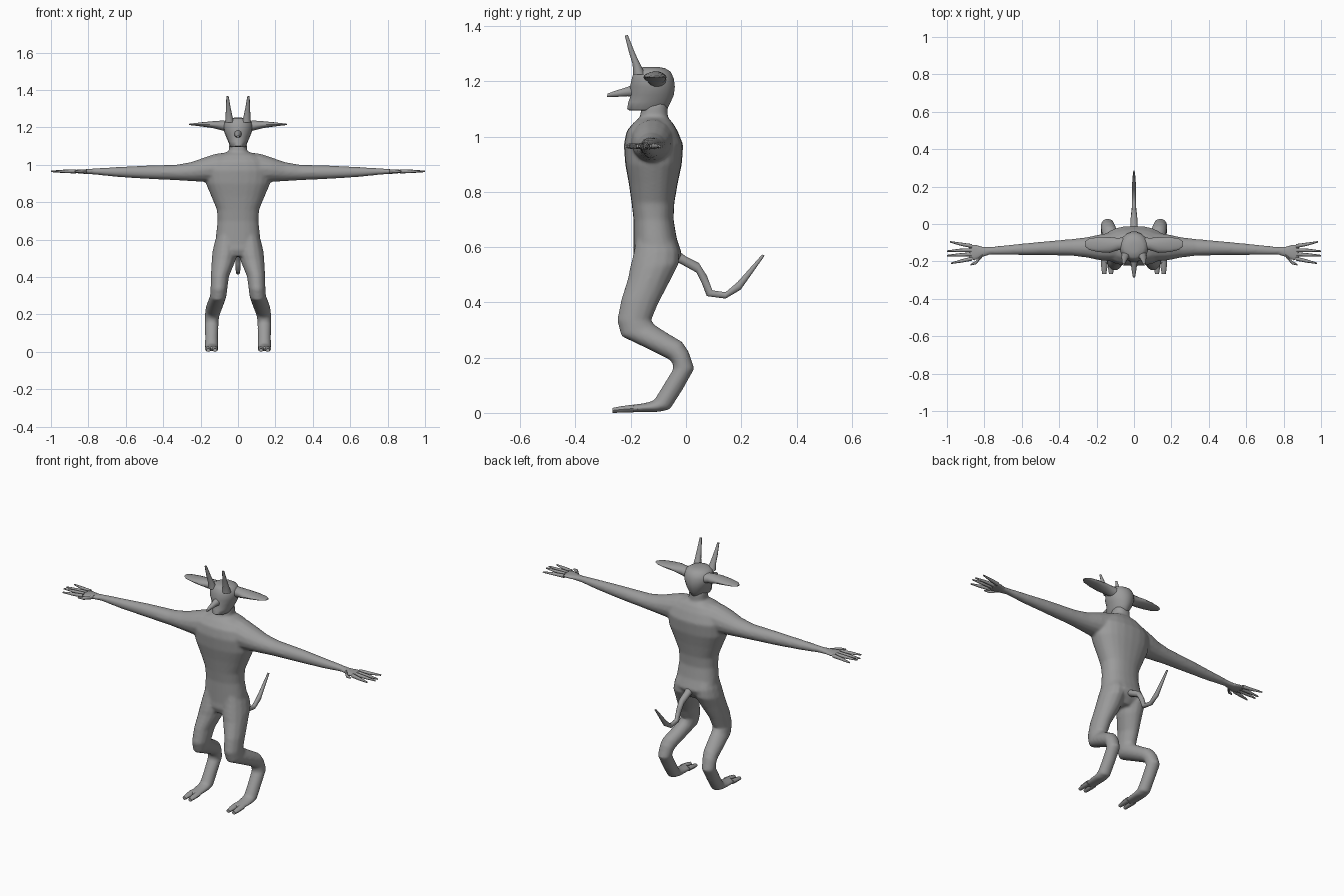
import bpy, bmesh, math
from mathutils import Vector

skin = bpy.data.materials.new("dark_grey")
skin.diffuse_color = (.33, .33, .33, 1)


def loft(name, rings, n=14, mirror=False, power=2.0):
    """Skin closed rings given as (centre, half axis u, half axis v)."""
    bm = bmesh.new()
    loops = []
    for c, u, v in rings:
        loop = []
        for i in range(n):
            a = 2 * math.pi * i / n
            ca, sa = math.cos(a), math.sin(a)
            p = math.copysign(abs(ca) ** (2 / power), ca)
            q = math.copysign(abs(sa) ** (2 / power), sa)
            loop.append(bm.verts.new(c + u * p + v * q))
        loops.append(loop)
    for a, b in zip(loops, loops[1:]):
        for i in range(n):
            j = (i + 1) % n
            bm.faces.new((a[i], a[j], b[j], b[i]))
    bm.faces.new(loops[0])
    bm.faces.new(loops[-1])
    bmesh.ops.recalc_face_normals(bm, faces=bm.faces)
    me = bpy.data.meshes.new(name)
    bm.to_mesh(me)
    bm.free()
    me.materials.append(skin)
    ob = bpy.data.objects.new(name, me)
    bpy.context.collection.objects.link(ob)
    bpy.ops.object.select_all(action='DESELECT')
    ob.select_set(True)
    bpy.context.view_layer.objects.active = ob
    if mirror:
        ob.modifiers.new("mirror", 'MIRROR').use_mirror_merge = False
        bpy.ops.object.modifier_apply(modifier="mirror")
    bpy.ops.object.shade_smooth_by_angle(angle=math.radians(50))
    return ob


def profile(name, rows, **kw):
    """Rows: x centre, x half width, front y, front z, back y, back z."""
    rings = []
    for x, w, yf, zf, yb, zb in rows:
        f, b = Vector((x, yf, zf)), Vector((x, yb, zb))
        rings.append(((f + b) / 2, Vector((w, 0, 0)), (b - f) / 2))
    return loft(name, rings, **kw)


def upright(name, rows, **kw):
    """Rows: z, half width, front y, back y."""
    return profile(name, [(0, w, f, z, b, z) for z, w, f, b in rows], **kw)


def sideways(name, rows, **kw):
    """Rows: x, y min, y max, z min, z max (mirrored)."""
    rings = [(Vector((x, (a + b) / 2, (c + d) / 2)),
              Vector((0, (b - a) / 2, 0)), Vector((0, 0, (d - c) / 2)))
             for x, a, b, c, d in rows]
    return loft(name, rings, mirror=True, **kw)


# Torso and neck
torso = upright("body", [
    (.51, .05, -.18, -.06), (.545, .118, -.193, -.03), (.575, .122, -.19, -.014),
    (.63, .117, -.19, -.033), (.70, .109, -.19, -.045), (.76, .113, -.197, -.042),
    (.83, .142, -.207, -.03), (.90, .172, -.22, -.015), (.97, .178, -.225, -.01),
    (1.02, .155, -.215, -.03), (1.05, .115, -.19, -.048), (1.068, .06, -.168, -.065),
    (1.075, .049, -.166, -.066), (1.12, .047, -.16, -.067)], n=24, power=2.3)

# Head
upright("head", [
    (1.094, .038, -.205, -.08), (1.10, .043, -.214, -.066), (1.125, .053, -.21, -.054),
    (1.15, .064, -.20, -.043), (1.18, .075, -.204, -.039), (1.21, .079, -.197, -.043),
    (1.235, .07, -.19, -.055), (1.247, .05, -.178, -.075), (1.252, .02, -.15, -.10)], n=18)

# Long pointed nose
profile("nose", [(0, .024, -.18, 1.195, -.18, 1.14), (0, .017, -.215, 1.179, -.21, 1.145),
                 (0, .012, -.25, 1.168, -.25, 1.143), (0, .006, -.283, 1.156, -.287, 1.142)], n=10)

# Horns
profile("horns", [(.045, .024, -.192, 1.225, -.145, 1.225), (.048, .018, -.194, 1.262, -.163, 1.258),
                  (.052, .013, -.207, 1.305, -.184, 1.302), (.056, .006, -.222, 1.366, -.21, 1.367)],
        n=10, mirror=True)

# Broad leaf-shaped ears
sideways("ears", [
    (.05, -.14, -.07, 1.175, 1.235), (.085, -.14, -.075, 1.183, 1.237),
    (.13, -.154, -.07, 1.195, 1.234), (.19, -.15, -.07, 1.204, 1.228),
    (.24, -.138, -.078, 1.210, 1.222), (.263, -.118, -.093, 1.213, 1.219)], n=14)

# Arms with palms
arms = sideways("arms", [
    (.06, -.19, -.04, .90, 1.068), (.12, -.20, -.045, .90, 1.06), (.18, -.195, -.055, .908, 1.04),
    (.25, -.18, -.07, .912, 1.015), (.33, -.17, -.08, .917, 1.001), (.50, -.166, -.095, .925, .996),
    (.65, -.166, -.11, .935, .988), (.77, -.164, -.122, .948, .981), (.81, -.178, -.119, .95, .977),
    (.85, -.198, -.106, .954, .975), (.885, -.195, -.108, .958, .972)])

# Fingers and thumb: start, middle, tip as (x, y)
digits = [((.865, -.118), (.92, -.109), (.985, -.095)), ((.87, -.14), (.93, -.141), (1, -.145)),
          ((.87, -.162), (.93, -.165), (1, -.169)), ((.865, -.185), (.92, -.197), (.978, -.21)),
          ((.81, -.165), (.845, -.207), (.875, -.218))]
for k, path in enumerate(digits):
    sideways("fingers_%d" % (k + 1) if k < 4 else "thumbs",
             [(x, y - r, y + r, .965 - r, .965 + r)
              for (x, y), r in zip(path, (.011, .009, .004))], n=8)

# Backward-bent legs running into the feet
legs = profile("legs", [
    (.055, .045, -.175, .66, -.055, .66), (.065, .06, -.188, .59, -.025, .585),
    (.071, .067, -.205, .52, -.025, .54),
    (.078, .063, -.21, .49, -.058, .475), (.097, .049, -.235, .41, -.10, .395),
    (.102, .045, -.25, .335, -.125, .335), (.106, .044, -.235, .277, -.112, .318),
    (.12, .045, -.14, .232, -.06, .285), (.132, .043, -.06, .192, -.014, .258),
    (.137, .04, -.048, .178, .01, .222), (.141, .037, -.047, .158, .031, .16),
    (.141, .035, -.095, .08, -.014, .08), (.141, .036, -.117, .045, -.058, .012),
    (.141, .036, -.145, .037, -.10, .003), (.141, .036, -.18, .031, -.16, .003),
    (.141, .034, -.212, .027, -.212, .003)], mirror=True)

# Fuse torso, arms and legs into one smooth body
bpy.ops.object.select_all(action='DESELECT')
for ob in (arms, legs, torso):
    ob.select_set(True)
bpy.context.view_layer.objects.active = torso
bpy.ops.object.join()
fuse = torso.modifiers.new("fuse", 'REMESH')
fuse.mode, fuse.voxel_size, fuse.use_smooth_shade = 'VOXEL', .007, True
soft = torso.modifiers.new("soften", 'SMOOTH')
soft.factor, soft.iterations = .5, 8

# Toes
for k, x in enumerate((.123, .159)):
    profile("toes_%d" % (k + 1), [(x, .017, -.19, .03, -.19, .002), (x, .016, -.235, .024, -.235, .001),
                                  (x, .011, -.266, .018, -.266, 0)], n=8, mirror=True)

# Tail: front (lower) and back (upper) edges
profile("tail", [
    (0, .024, -.05, .55, -.03, .59), (0, .02, -.022, .54, 0, .567), (0, .017, .038, .507, .047, .543),
    (0, .014, .056, .47, .076, .497), (0, .012, .075, .422, .096, .444),
    (0, .012, .143, .413, .143, .437), (0, .012, .198, .445, .186, .474),
    (0, .005, .285, .569, .275, .573)], n=10)
